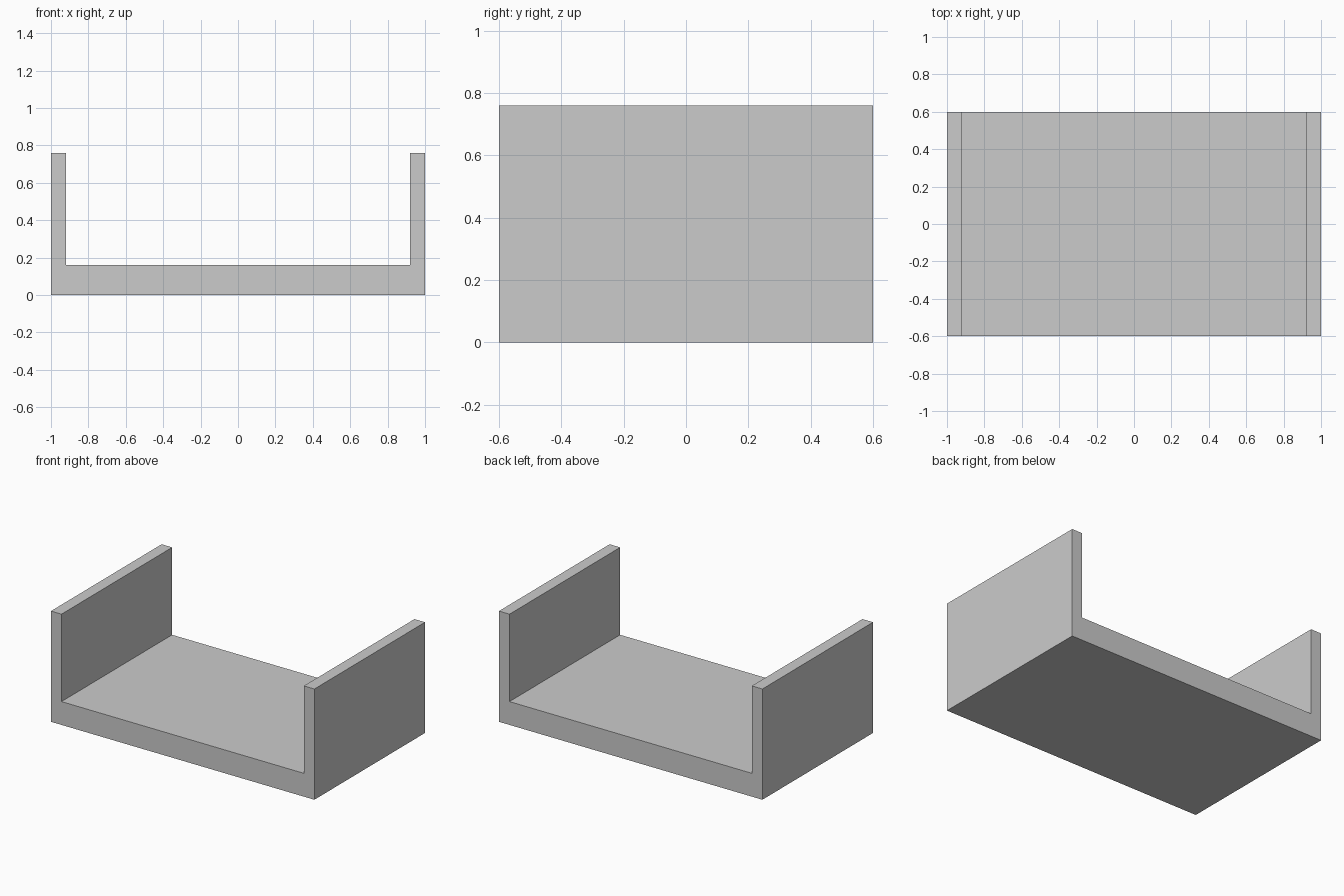
import bpy
import bmesh

if "Cube" in bpy.data.objects:
    bpy.data.objects.remove(bpy.data.objects["Cube"])

HALF_WIDTH, HALF_DEPTH, HEIGHT = 1.0, 0.6, 0.76
WALL, FLOOR = 0.08, 0.16

# U-shaped front profile (x, z), right half mirrored to the left
right = [(HALF_WIDTH, 0), (HALF_WIDTH, HEIGHT),
         (HALF_WIDTH - WALL, HEIGHT), (HALF_WIDTH - WALL, FLOOR)]
profile = right + [(-x, z) for x, z in reversed(right)]

# Channel: profile extruded from front to back
bm = bmesh.new()
front = bm.faces.new([bm.verts.new((x, -HALF_DEPTH, z)) for x, z in profile])
result = bmesh.ops.extrude_face_region(bm, geom=[front], use_keep_orig=True)
back_verts = [g for g in result["geom"] if isinstance(g, bmesh.types.BMVert)]
bmesh.ops.translate(bm, verts=back_verts, vec=(0, 2 * HALF_DEPTH, 0))
bmesh.ops.recalc_face_normals(bm, faces=bm.faces)

mesh = bpy.data.meshes.new("channel")
bm.to_mesh(mesh)
bm.free()
bpy.context.collection.objects.link(bpy.data.objects.new("channel", mesh))
